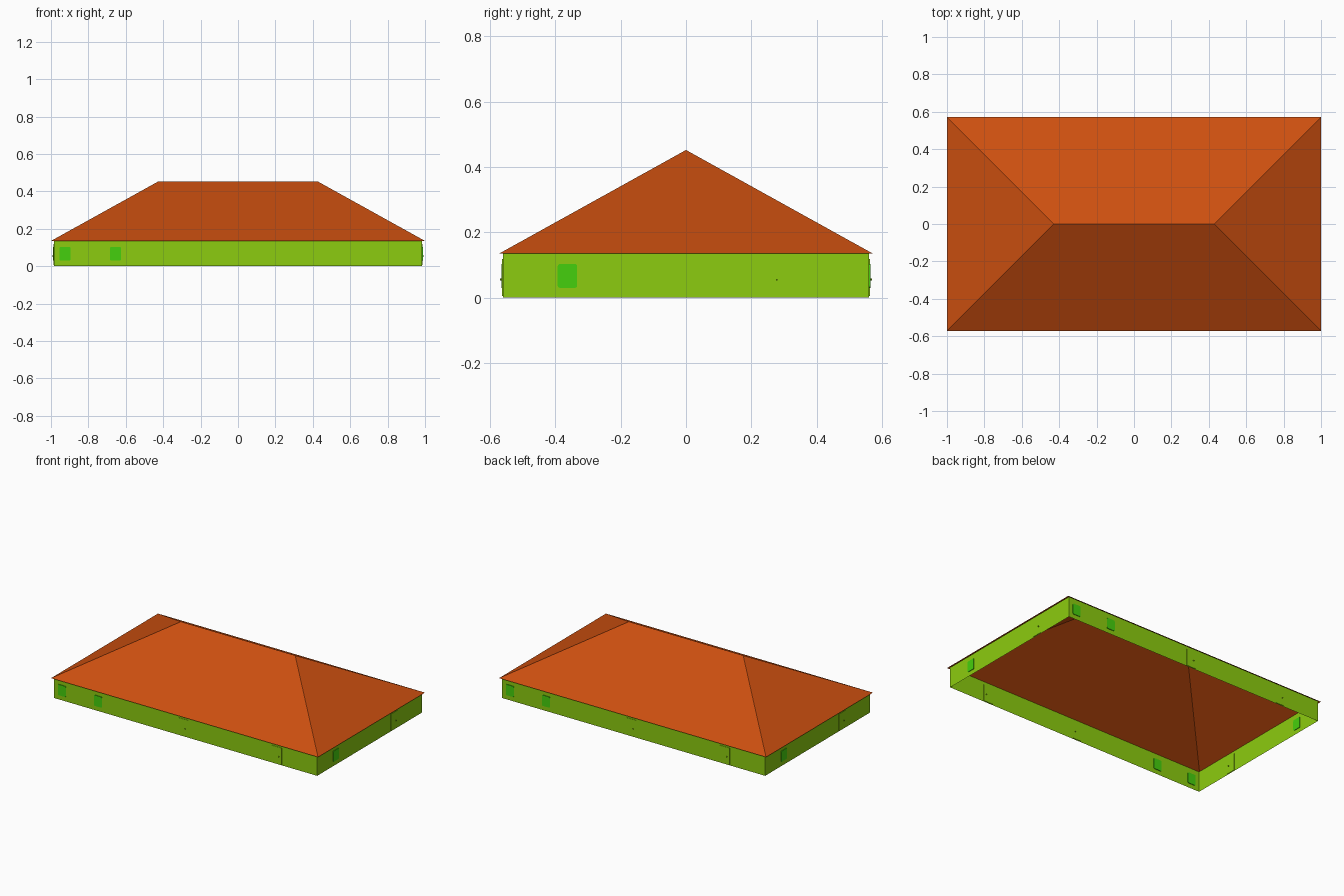
import bpy, bmesh, math
from mathutils import Matrix, Vector

if "Cube" in bpy.data.objects:
    bpy.data.objects.remove(bpy.data.objects["Cube"])


def material(name, rgb):
    m = bpy.data.materials.new(name)
    lin = [c / 12.92 if c <= 0.04045 else ((c + 0.055) / 1.055) ** 2.4 for c in rgb]
    m.diffuse_color = (*lin, 1)
    m.use_nodes = True
    m.node_tree.nodes["Principled BSDF"].inputs["Base Color"].default_value = m.diffuse_color
    return m


ORANGE = material("roof_orange", (0.80, 0.31, 0.06))
LIME = material("wall_lime", (0.55, 0.80, 0.06))
GREEN = material("window_green", (0.27, 0.815, 0.05))

HX, HY = 0.985, 0.56      # wall half sizes
EX, EY = 1.0, 0.572       # eave half sizes
EAVE, RIDGE, RX = 0.135, 0.452, 0.428


def finish(name, bm, mat, matrix=None):
    if matrix is not None:
        bm.transform(matrix)
    me = bpy.data.meshes.new(name)
    bm.to_mesh(me)
    bm.free()
    me.materials.append(mat)
    ob = bpy.data.objects.new(name, me)
    bpy.context.collection.objects.link(ob)
    return ob


def plate(name, w, z0, z1, thick, mat, matrix, u, dist, radius=0.0):
    """Upright plate straddling a wall, optionally with rounded corners."""
    bm = bmesh.new()
    bmesh.ops.create_cube(bm, size=1)
    bm.transform(Matrix.Translation((u, -dist, (z0 + z1) / 2)) @
                 Matrix.Diagonal((w, thick, z1 - z0, 1)))
    if radius:
        edges = [e for e in bm.edges
                 if abs((e.verts[0].co - e.verts[1].co).normalized().y) > 0.9]
        bmesh.ops.bevel(bm, geom=edges, offset=radius, segments=3,
                        profile=0.5, affect='EDGES')
    finish(name, bm, mat, matrix)


def handle(name, u, dist, matrix):
    """Small door knobs on a bar through the wall."""
    bm = bmesh.new()
    rot = Matrix.Rotation(math.pi / 2, 4, 'X')
    bmesh.ops.create_cone(bm, cap_ends=True, segments=8, radius1=0.003, radius2=0.003,
                          depth=0.018, matrix=Matrix.Translation((u, -dist, 0.055)) @ rot)
    finish(name, bm, LIME, matrix)


# walls: open box of single sheets
bm = bmesh.new()
corners = [(-HX, -HY), (HX, -HY), (HX, HY), (-HX, HY)]
low = [bm.verts.new((x, y, 0)) for x, y in corners]
top = [bm.verts.new((x, y, EAVE + 0.004)) for x, y in corners]
for i in range(4):
    j = (i + 1) % 4
    bm.faces.new((low[i], low[j], top[j], top[i]))
finish("walls", bm, LIME)

# hipped roof, open underneath
bm = bmesh.new()
a, b, c, d = [bm.verts.new(p) for p in ((-EX, -EY, EAVE), (EX, -EY, EAVE),
                                        (EX, EY, EAVE), (-EX, EY, EAVE))]
l, r = bm.verts.new((-RX, 0, RIDGE)), bm.verts.new((RX, 0, RIDGE))
for f in ((a, b, r, l), (b, c, r), (c, d, l, r), (d, a, l)):
    bm.faces.new(f)
finish("roof", bm, ORANGE)

# windows and doors; opposite walls repeat by half a turn
long_wall = ([-0.925, -0.655], [-0.018, 0.685])
short_wall = ([-0.363], [0.262])
for k, side in enumerate(("front", "right", "back", "left")):
    m = Matrix.Rotation(k * math.pi / 2, 4, 'Z')
    dist = HX if k % 2 else HY
    windows, doors = short_wall if k % 2 else long_wall
    for i, u in enumerate(windows):
        plate(f"{side}_window_{i}", 0.06, 0.03, 0.103, 0.008, GREEN, m, u, dist, 0.007)
    for i, u in enumerate(doors):
        plate(f"{side}_door_{i}", 0.072, 0.005, 0.118, 0.005, LIME, m, u, dist)
        handle(f"{side}_door_handle_{i}", u + 0.016, dist, m)
